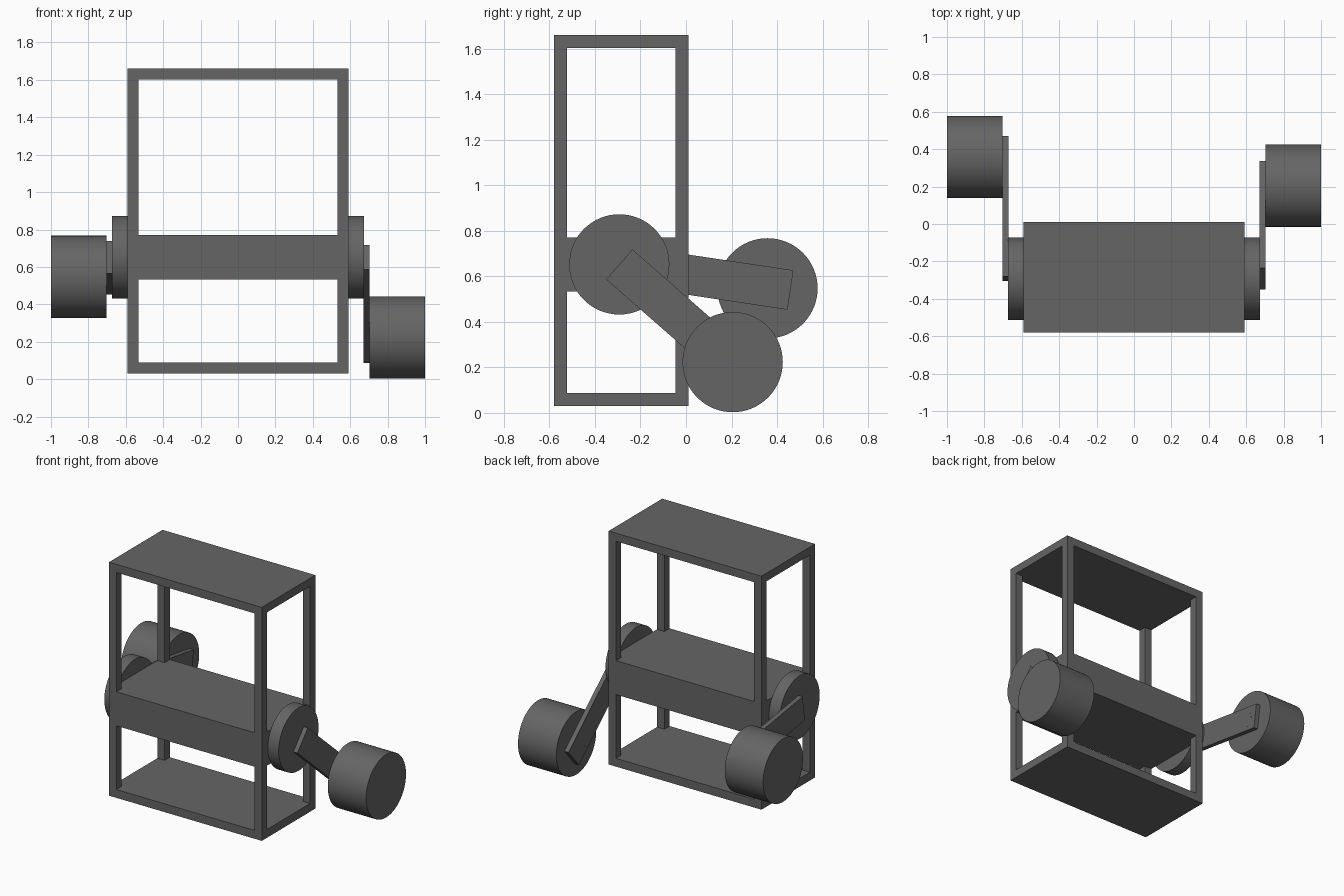
import bpy, math
from mathutils import Matrix, Vector

cube = bpy.data.objects.get("Cube")
if cube:
    bpy.data.objects.remove(cube, do_unlink=True)

grey = bpy.data.materials.new("dark grey")
grey.use_nodes = True
colour = (0.13, 0.13, 0.13, 1)
grey.diffuse_color = colour
grey.node_tree.nodes["Principled BSDF"].inputs["Base Color"].default_value = colour


def box(name, lo, hi):
    lo, hi = Vector(lo), Vector(hi)
    bpy.ops.mesh.primitive_cube_add(size=1)
    o = bpy.context.object
    o.name = name
    o.data.transform(Matrix.Translation((lo + hi) / 2) @ Matrix.Diagonal((*(hi - lo), 1)))
    o.data.materials.append(grey)
    return o


def drum(name, x0, x1, y, z, r, sides=64):
    """Cylinder along x between x0 and x1."""
    bpy.ops.mesh.primitive_cylinder_add(
        vertices=sides, radius=r, depth=abs(x1 - x0),
        location=((x0 + x1) / 2, y, z), rotation=(0, math.pi / 2, 0))
    o = bpy.context.object
    o.name = name
    o.data.materials.append(grey)
    bpy.ops.object.shade_smooth_by_angle(angle=math.radians(30))
    return o


# Body frame: three decks and four corner posts
X, Y0, Y1, T = 0.59, -0.58, 0.01, 0.057
for name, z0, z1 in (("bottom_deck", 0.03, 0.088), ("middle_body", 0.533, 0.77),
                     ("top_deck", 1.603, 1.66)):
    box(name, (-X, Y0, z0), (X, Y1, z1))
for end, y in (("front", Y0), ("back", Y1 - T)):
    for side, x in (("right", -X), ("left", X - T)):
        for part, z0, z1 in (("lower", 0.088, 0.533), ("upper", 0.77, 1.603)):
            box(f"{end}_{side}_{part}_post", (x, y, z0), (x + T, y + T, z1))

# Hip motor, swinging arm and wheel on each side
HIP_Y, HIP_Z, R = -0.293, 0.652, 0.22
for side, s, tilt, wy, wz in (("left", 1, 41.2, 0.205, 0.223),
                              ("right", -1, 8.5, 0.358, 0.547)):
    drum(f"{side}_hip_motor", s * 0.59, s * 0.673, HIP_Y, HIP_Z, R)
    arm = box(f"{side}_arm", (-0.016, 0, -0.0875), (0.016, 0.76, 0.0875))
    arm.location = (s * 0.688, HIP_Y, HIP_Z)
    arm.rotation_euler.x = -math.radians(tilt)
    drum(f"{side}_wheel", s * 0.704, s * 1.0, wy, wz, R)
    # Tiny fasteners around the axle on the arm's inner face
    for i in range(10):
        a = math.tau * i / 10
        drum(f"{side}_axle_bolt_{i + 1}", s * 0.671, s * 0.675,
             wy + 0.058 * math.cos(a), wz + 0.058 * math.sin(a), 0.003, 8)
